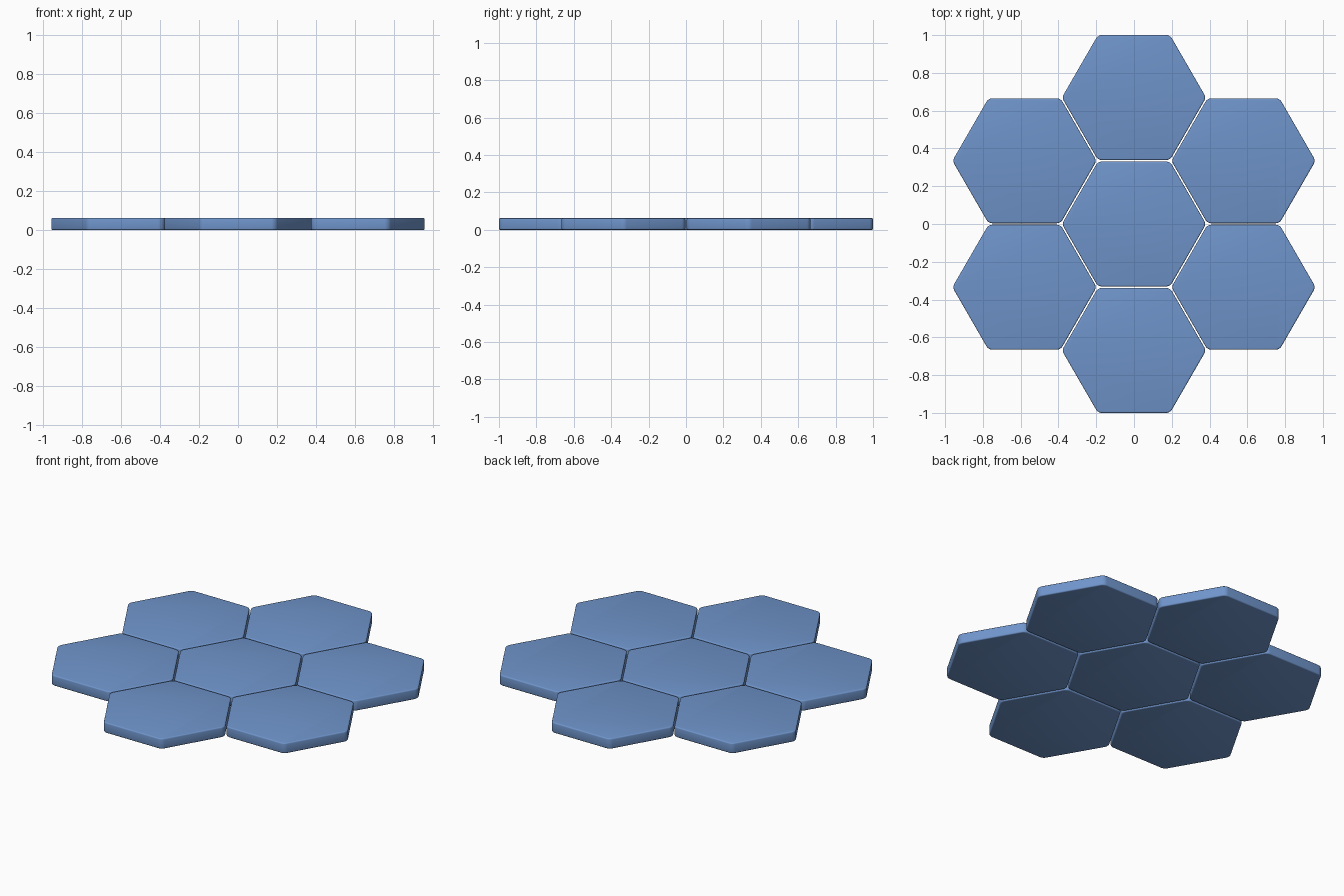
import bpy, bmesh, math
from mathutils import Vector

if "Cube" in bpy.data.objects:
    bpy.data.objects.remove(bpy.data.objects["Cube"])

APOTHEM = 0.3307   # half the flat-to-flat width
PITCH = 0.6693     # spacing between tile centres
HEIGHT = 0.062
CORNER = 0.035     # rounding of the six upright edges

blue = bpy.data.materials.new("tile blue")
blue.diffuse_color = (0.16, 0.30, 0.60, 1)
blue.use_nodes = True
blue.node_tree.nodes["Principled BSDF"].inputs["Base Color"].default_value = blue.diffuse_color


def hex_tile(name, x, y):
    bm = bmesh.new()
    # flat-topped hexagonal outline, extruded upward
    r = APOTHEM / math.cos(math.pi / 6)
    ring = [bm.verts.new((r * math.cos(i * math.pi / 3), r * math.sin(i * math.pi / 3), 0))
            for i in range(6)]
    base = bm.faces.new(ring)
    top = bmesh.ops.extrude_face_region(bm, geom=[base])["geom"]
    bmesh.ops.translate(bm, vec=(0, 0, HEIGHT),
                        verts=[v for v in top if isinstance(v, bmesh.types.BMVert)])
    bmesh.ops.recalc_face_normals(bm, faces=bm.faces[:])
    # round the upright edges
    upright = [e for e in bm.edges if abs(e.verts[0].co.z - e.verts[1].co.z) > 0.01]
    bmesh.ops.bevel(bm, geom=upright, offset=CORNER * math.tan(math.pi / 6),
                    offset_type='OFFSET', segments=5, profile=0.5, affect='EDGES')
    # soften the top and bottom rims
    rims = [e for e in bm.edges if abs(e.verts[0].co.z - e.verts[1].co.z) < 1e-5]
    bmesh.ops.bevel(bm, geom=rims, offset=0.007, offset_type='OFFSET',
                    segments=3, profile=0.5, affect='EDGES')
    bmesh.ops.recalc_face_normals(bm, faces=bm.faces[:])
    mesh = bpy.data.meshes.new(name)
    bm.to_mesh(mesh)
    bm.free()
    mesh.materials.append(blue)
    obj = bpy.data.objects.new(name, mesh)
    obj.location = (x, y, 0)
    bpy.context.collection.objects.link(obj)
    bpy.ops.object.select_all(action='DESELECT')
    obj.select_set(True)
    bpy.context.view_layer.objects.active = obj
    bpy.ops.object.shade_smooth_by_angle(angle=math.radians(35))


# centre tile with a ring of six around it
hex_tile("centre_tile", 0, 0)
for i in range(6):
    a = math.radians(30 + 60 * i)
    hex_tile(f"outer_tile_{i + 1}", PITCH * math.cos(a), PITCH * math.sin(a))
